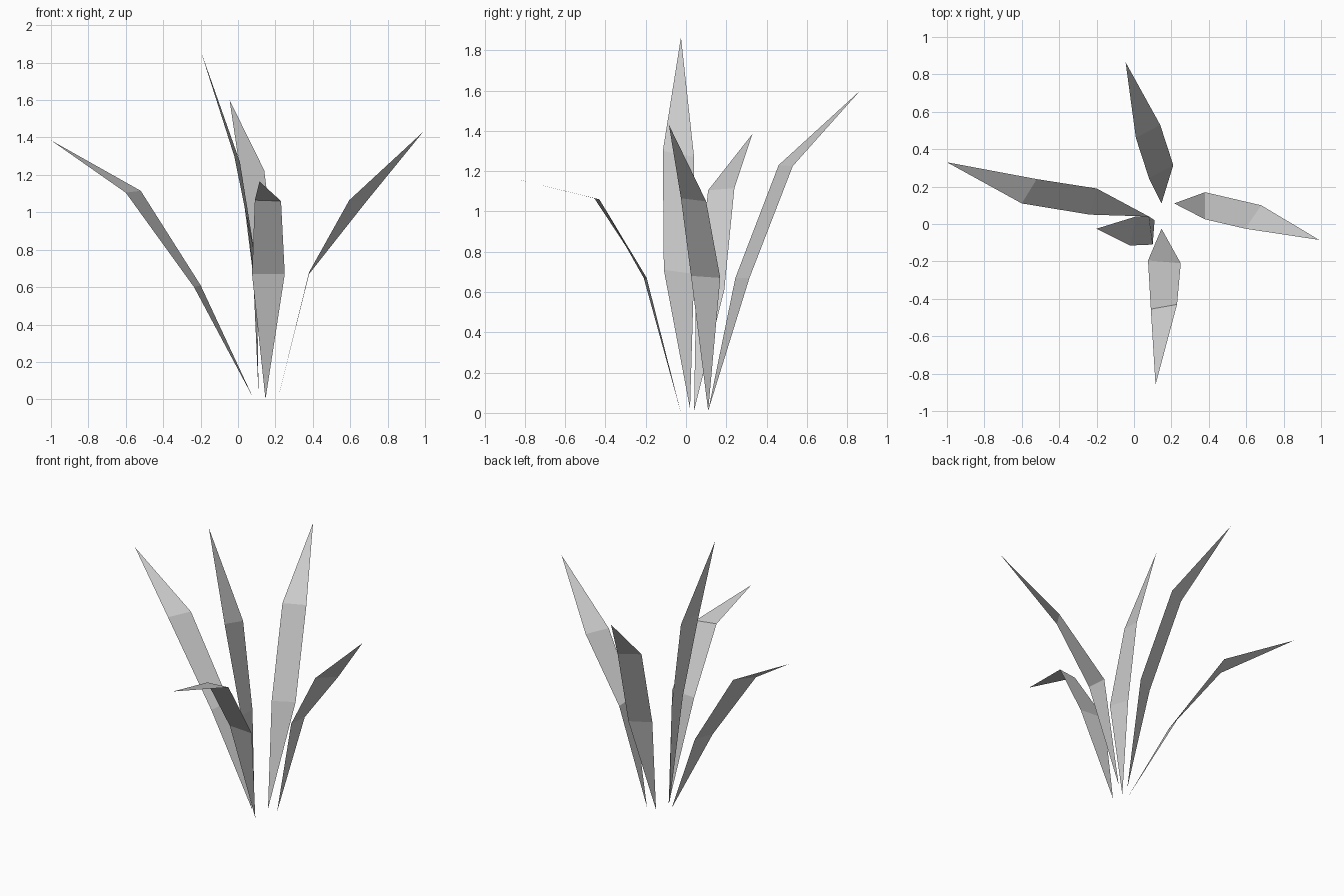
import bpy

# Each leaf: base, lower edge pair, upper edge pair, tip
LEAVES = {
    "tall_leaf": [(0.11, 0.02, 0.02), (0.10, -0.11, 0.71), (0.08, 0.04, 0.69),
                  (-0.02, -0.115, 1.30), (0.01, 0.04, 1.27), (-0.20, -0.025, 1.865)],
    "left_leaf": [(0.08, 0.04, 0.01), (-0.235, 0.05, 0.60), (-0.20, 0.19, 0.61),
                  (-0.60, 0.11, 1.105), (-0.52, 0.24, 1.115), (-1.00, 0.33, 1.385)],
    "right_leaf": [(0.215, 0.11, 0.01), (0.38, 0.17, 0.67), (0.38, 0.025, 0.68),
                   (0.68, 0.10, 1.05), (0.595, -0.025, 1.065), (0.99, -0.085, 1.43)],
    "front_leaf": [(0.147, -0.025, 0.0), (0.075, -0.195, 0.67), (0.25, -0.21, 0.67),
                   (0.09, -0.455, 1.065), (0.23, -0.43, 1.06), (0.115, -0.86, 1.165)],
    "back_leaf": [(0.147, 0.11, 0.01), (0.21, 0.315, 0.67), (0.08, 0.245, 0.67),
                  (0.14, 0.53, 1.225), (0.01, 0.46, 1.23), (-0.045, 0.865, 1.60)],
}
FACES = [(0, 1, 2), (1, 3, 4, 2), (3, 5, 4)]


def leaf(name, pts):
    """Single-sided folded blade with its normals facing up."""
    mesh = bpy.data.meshes.new(name)
    mesh.from_pydata(pts, [], FACES)
    mesh.update()
    if sum(p.normal.z for p in mesh.polygons) < 0:
        mesh.flip_normals()
    bpy.context.collection.objects.link(bpy.data.objects.new(name, mesh))


for name, pts in LEAVES.items():
    leaf(name, pts)
